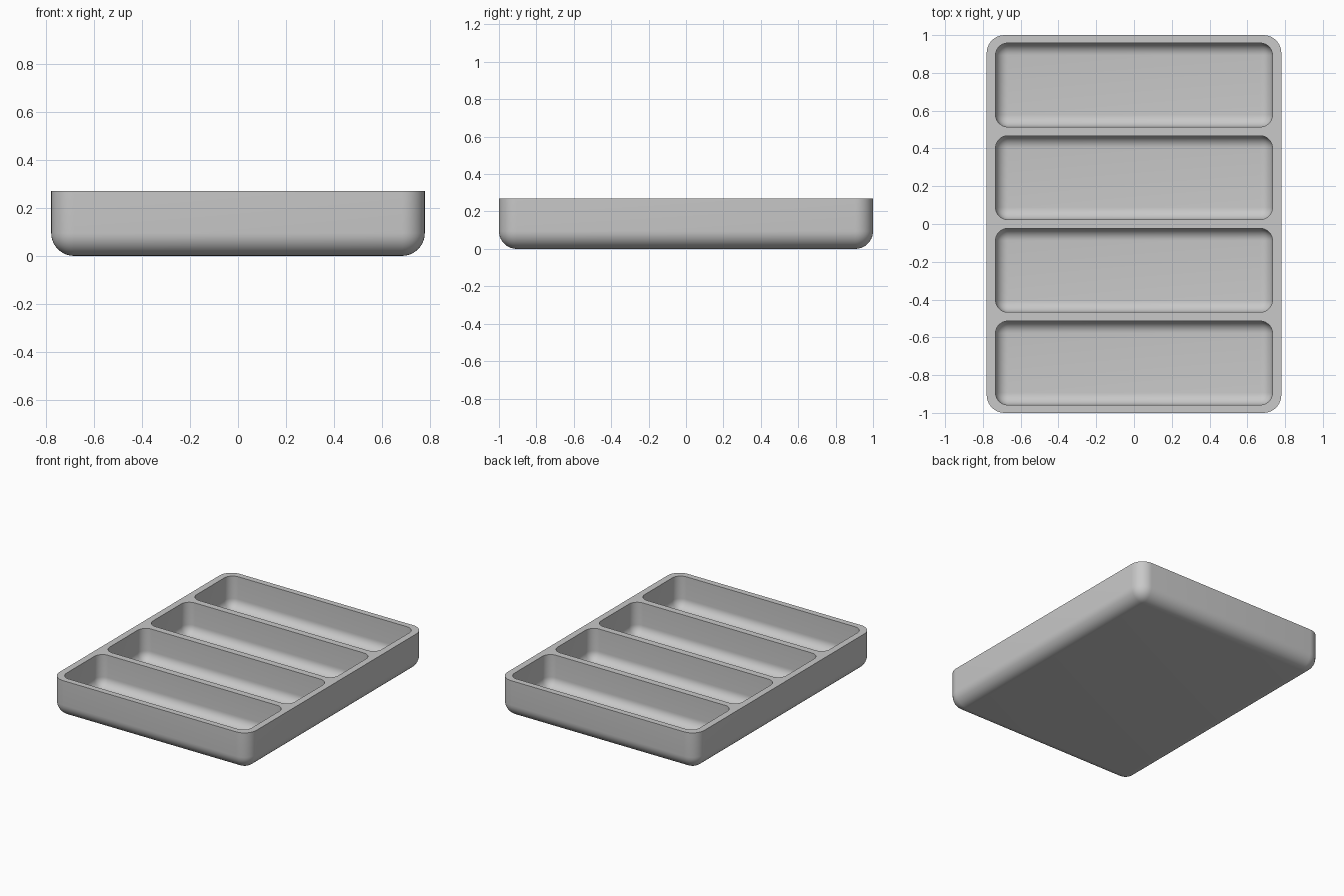
import bpy, bmesh, math

if "Cube" in bpy.data.objects:
    bpy.data.objects.remove(bpy.data.objects["Cube"], do_unlink=True)

W, L, H = 1.56, 2.0, 0.27      # tray outside
WALL, FLOOR = 0.047, 0.045     # rim, divider and floor thickness
COUNT = 4

grey = bpy.data.materials.new("plain grey")
grey.use_nodes = True
colour = (0.58, 0.58, 0.58, 1)
grey.diffuse_color = colour
grey.node_tree.nodes["Principled BSDF"].inputs["Base Color"].default_value = colour


def tub(name, size, y, z0, z1, radius):
    """Box with rounded upright and bottom edges and a sharp top."""
    bm = bmesh.new()
    bmesh.ops.create_cube(bm, size=1)
    for v in bm.verts:
        v.co.x *= size[0]
        v.co.y = v.co.y * size[1] + y
        v.co.z = z0 + (v.co.z + 0.5) * (z1 - z0)
    edges = [e for e in bm.edges if min(v.co.z for v in e.verts) < z1 - 0.001]
    bmesh.ops.bevel(bm, geom=edges, offset=radius, offset_type='OFFSET',
                    segments=10, profile=0.5, affect='EDGES')
    bmesh.ops.recalc_face_normals(bm, faces=bm.faces)
    mesh = bpy.data.meshes.new(name)
    bm.to_mesh(mesh)
    bm.free()
    mesh.materials.append(grey)
    ob = bpy.data.objects.new(name, mesh)
    bpy.context.collection.objects.link(ob)
    return ob


tray = tub("divided_tray", (W, L), 0, 0, H, 0.095)

# Hollow out the row of compartments
pitch = (L - WALL * 0.8) / COUNT
depth = pitch - WALL
for i in range(COUNT):
    y = (i - (COUNT - 1) / 2) * pitch
    cutter = tub("compartment_cutter", (W - 2 * WALL, depth), y, FLOOR, H + 0.1, 0.065)
    cutter.hide_render = True
    cut = tray.modifiers.new("compartment", 'BOOLEAN')
    cut.operation = 'DIFFERENCE'
    cut.solver = 'EXACT'
    cut.object = cutter
    bpy.context.view_layer.objects.active = tray
    bpy.ops.object.modifier_apply(modifier=cut.name)
    bpy.data.objects.remove(cutter, do_unlink=True)

# Smooth the fillets, keep the rim crisp
bpy.ops.object.select_all(action='DESELECT')
tray.select_set(True)
bpy.context.view_layer.objects.active = tray
bpy.ops.object.shade_smooth_by_angle(angle=math.radians(35))
